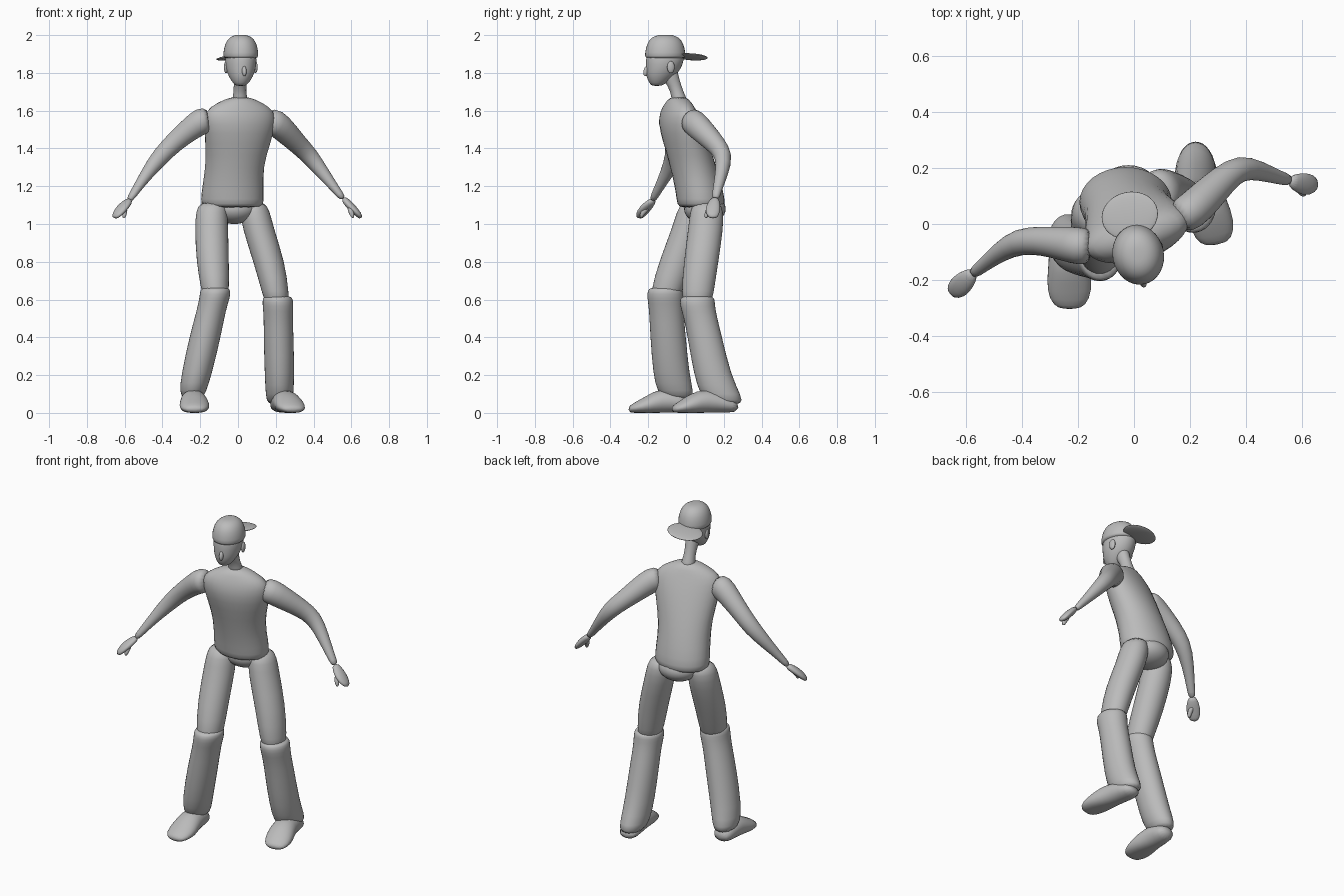
import bpy
from math import sin, cos, pi, radians
from mathutils import Vector

cube = bpy.data.objects.get("Cube")
if cube:
    bpy.data.objects.remove(cube)

clay = bpy.data.materials.new("plain grey")
clay.use_nodes = True
clay.diffuse_color = (0.5, 0.5, 0.5, 1)
clay.node_tree.nodes["Principled BSDF"].inputs["Base Color"].default_value = clay.diffuse_color

UP = Vector((0, 0, 1))
CM = 0.01          # all stations are written in hundredths
SIDES = 16


def finish(obj, name, levels=1):
    obj.name = obj.data.name = name
    obj.data.materials.append(clay)
    if levels:
        obj.modifiers.new("Smooth", 'SUBSURF').levels = levels
    for face in obj.data.polygons:
        face.use_smooth = True
    return obj


def loft(name, stations, follow=False, flat_sole=False):
    """Skin elliptical rings: x, y, z, half width, half depth, optional yaw.
    follow turns each ring square to the path instead of keeping it level."""
    centres = [Vector(s[:3]) * CM for s in stations]
    verts, faces = [], []
    last = len(stations) - 1
    for i, s in enumerate(stations):
        yaw = radians(s[5]) if len(s) > 5 else 0
        u, v = Vector((cos(yaw), sin(yaw), 0)), Vector((-sin(yaw), cos(yaw), 0))
        if follow:
            t = (centres[min(i + 1, last)] - centres[max(i - 1, 0)]).normalized()
            u = t.cross(UP).normalized()
            v = u.cross(t)
        for k in range(SIDES):
            a = 2 * pi * k / SIDES
            p = centres[i] + (u * cos(a) * s[3] + v * sin(a) * s[4]) * CM
            if flat_sole:
                p.z = max(p.z, 0)
            verts.append(p)
    for i in range(last):
        for k in range(SIDES):
            n = (k + 1) % SIDES
            a, b = i * SIDES, (i + 1) * SIDES
            faces.append((a + k, a + n, b + n, b + k))
    faces.append(tuple(reversed(range(SIDES))))
    faces.append(tuple(range(last * SIDES, (last + 1) * SIDES)))
    mesh = bpy.data.meshes.new(name)
    mesh.from_pydata(verts, [], faces)
    obj = bpy.data.objects.new(name, mesh)
    bpy.context.collection.objects.link(obj)
    # make normals point outward whichever way the path runs
    bpy.context.view_layer.objects.active = obj
    obj.select_set(True)
    bpy.ops.object.mode_set(mode='EDIT')
    bpy.ops.mesh.select_all(action='SELECT')
    bpy.ops.mesh.normals_make_consistent(inside=False)
    bpy.ops.object.mode_set(mode='OBJECT')
    obj.select_set(False)
    return finish(obj, name)


def ball(name, centre, radii, turn=(0, 0, 0)):
    bpy.ops.mesh.primitive_uv_sphere_add(
        segments=32, ring_count=16, radius=1,
        location=Vector(centre) * CM, rotation=[radians(a) for a in turn])
    obj = bpy.context.object
    obj.scale = Vector(radii) * CM
    return finish(obj, name, 0)


# Torso: leaning forward, shoulders twisted against the hips
loft("torso", [
    (-3, 8, 108.5, 15, 11), (-3, 8, 110, 17, 13), (-3, 7.5, 116, 17, 13),
    (-2, 4, 130, 15.5, 12.5, 6), (0, 0, 143, 18, 12, 14),
    (1, -3, 153, 20, 11, 17), (1, -4, 160, 19.5, 8.5, 17),
    (1, -4, 164, 13, 6.5, 17), (1, -4, 167.5, 5, 4.5, 17)])
ball("pelvis", (-2, 10, 108), (12, 11, 8))

# Neck, head and face
loft("neck", [(1, -3, 163, 5, 5), (1, -4, 168, 3.6, 3.6), (1, -6, 173, 3.2, 3.6),
              (1.5, -9, 179, 4, 5), (1.5, -10, 184, 4, 5)])
loft("head", [(1.5, -15.5, 173, 2.5, 2.5, 12), (1.5, -15, 174.5, 4.2, 4.5, 12),
              (1.5, -13.5, 178, 6.5, 7.8, 12), (1.5, -12, 182, 8, 9.5, 12),
              (1.5, -11, 187, 8.6, 10.5, 12), (1.5, -11, 192, 8, 10, 12)])
ball("nose", (3.3, -21, 181), (1.2, 1.5, 2.8), (-15, 0, 12))
for side, x, y in (("left", 9.2, -8), ("right", -6.3, -11.5)):
    ball(side + "_ear", (x, y, 183), (1.1, 2, 3.2), (0, 0, 12))

# Cap worn backwards
loft("cap", [(1.5, -11, 187.5, 8.8, 10.6, 12), (1.5, -11, 188.5, 9.6, 11.2, 12),
             (1.5, -11, 193, 9.2, 10.7, 12), (1.5, -11, 197.5, 7.6, 9, 12),
             (1.5, -11, 199.8, 4.5, 5.5, 12), (1.5, -11, 200.2, 1.5, 2, 12)])
ball("cap_brim", (-1.5, 3, 188.5), (10.2, 8.5, 1.2), (-6, -7, 12))

# Arms: shoulder, elbow, wrist; each forearm bends differently
arms = {
    "right": [(-15, -8, 155, 6, 6.5), (-19, -8, 155, 7, 7.5), (-25, -7, 150.5, 6.2, 6.4),
              (-33, -6, 144, 5.2, 5.4), (-41, -6, 136, 5, 5), (-48, -10, 127, 3.6, 3.6),
              (-54, -15, 118, 2.4, 2.2), (-58, -18, 112, 2.2, 1.8)],
    "left": [(15, 2, 155, 6, 6.5), (20, 4, 154, 7, 7.5), (26, 10, 148, 6.4, 6.4),
             (32, 16, 142, 5.4, 5.4), (38, 20.5, 136, 4.8, 5), (45, 19, 127, 3.6, 3.6),
             (52, 16.5, 118, 2.4, 2.2), (56, 15.5, 113, 2.2, 1.8)],
}
hands = {
    "right": [(-57, -17, 113, 2, 1.6), (-60, -20, 110, 3.8, 2.2),
              (-63, -23, 106.5, 4.2, 2), (-65.5, -25, 103, 2.2, 1.2)],
    "left": [(55.5, 15.5, 114, 2, 1.6), (59, 14.5, 110, 3.8, 2.2),
             (62.5, 14, 106.5, 4.2, 2), (65.5, 14.5, 103, 2.2, 1.2)],
}
thumbs = {
    "right": [(-60, -20, 109, 1.6, 1.6), (-60, -23, 106, 1.4, 1.4), (-60.5, -24, 103, 0.8, 0.8)],
    "left": [(59, 13, 109, 1.6, 1.6), (60, 11, 106, 1.4, 1.4), (61, 10.5, 103, 0.8, 0.8)],
}

# Legs: level rings, with a swollen trouser band at the knee
thighs = {
    "right": [(-13, 5, 112, 7, 7), (-14, 4, 107, 8.5, 9), (-14, 2, 98, 9, 9.5),
              (-13.5, -5, 80, 8.8, 9.5), (-12, -10, 65, 7.6, 8.8), (-12, -11, 58, 6, 7)],
    "left": [(8, 11, 112, 6, 7), (9, 11, 107, 8, 9), (10.5, 10.5, 98, 8.5, 9.5),
             (16.5, 8, 80, 8.5, 9.3), (20, 6, 63, 7.2, 8.8), (21, 6, 55, 6, 7)],
}
calves = {
    "right": [(-12, -11, 66.5, 7, 8), (-12, -11, 65, 8.2, 9.6), (-12.3, -11, 61, 8.3, 9.8),
              (-14, -10.5, 55, 7.8, 9.2), (-17.5, -9.5, 40, 8.5, 9.6), (-22, -7.8, 20, 8.2, 9.8),
              (-24, -5.5, 11, 7.2, 9.8), (-24, -4, 7, 5, 7)],
    "left": [(21, 6, 62, 7, 8), (21, 6, 60.5, 8.2, 9.4), (21.2, 6, 57, 8.4, 9.5),
             (21.3, 7.5, 51, 7.8, 9), (21.5, 10, 40, 8.1, 9.3), (22, 14, 20, 8, 10),
             (22, 18.5, 9, 7.5, 11), (22, 21.5, 4, 6.5, 9)],
}
shoes = {
    "right": [(-24, 2, 4, 5, 3), (-24, -5, 6, 6.5, 6), (-23.5, -13, 6.5, 7, 6.8),
              (-23, -20, 4, 8.4, 5), (-23, -27, 2.5, 7.5, 3), (-23, -30.5, 1.5, 4, 1.5)],
    "left": [(22, 28, 2.5, 5, 2.5), (23, 20, 5, 6.5, 5), (25, 10, 6.5, 7, 6.8),
             (27, 3, 4.5, 8.2, 5.5), (29, -4, 2.5, 7.5, 3), (29.5, -7.5, 1.5, 4, 1.5)],
}
for side in ("right", "left"):
    loft(side + "_arm", arms[side], follow=True)
    loft(side + "_hand", hands[side], follow=True)
    loft(side + "_thumb", thumbs[side], follow=True)
    loft(side + "_thigh", thighs[side])
    loft(side + "_calf", calves[side])
    loft(side + "_shoe", shoes[side], follow=True, flat_sole=True)
